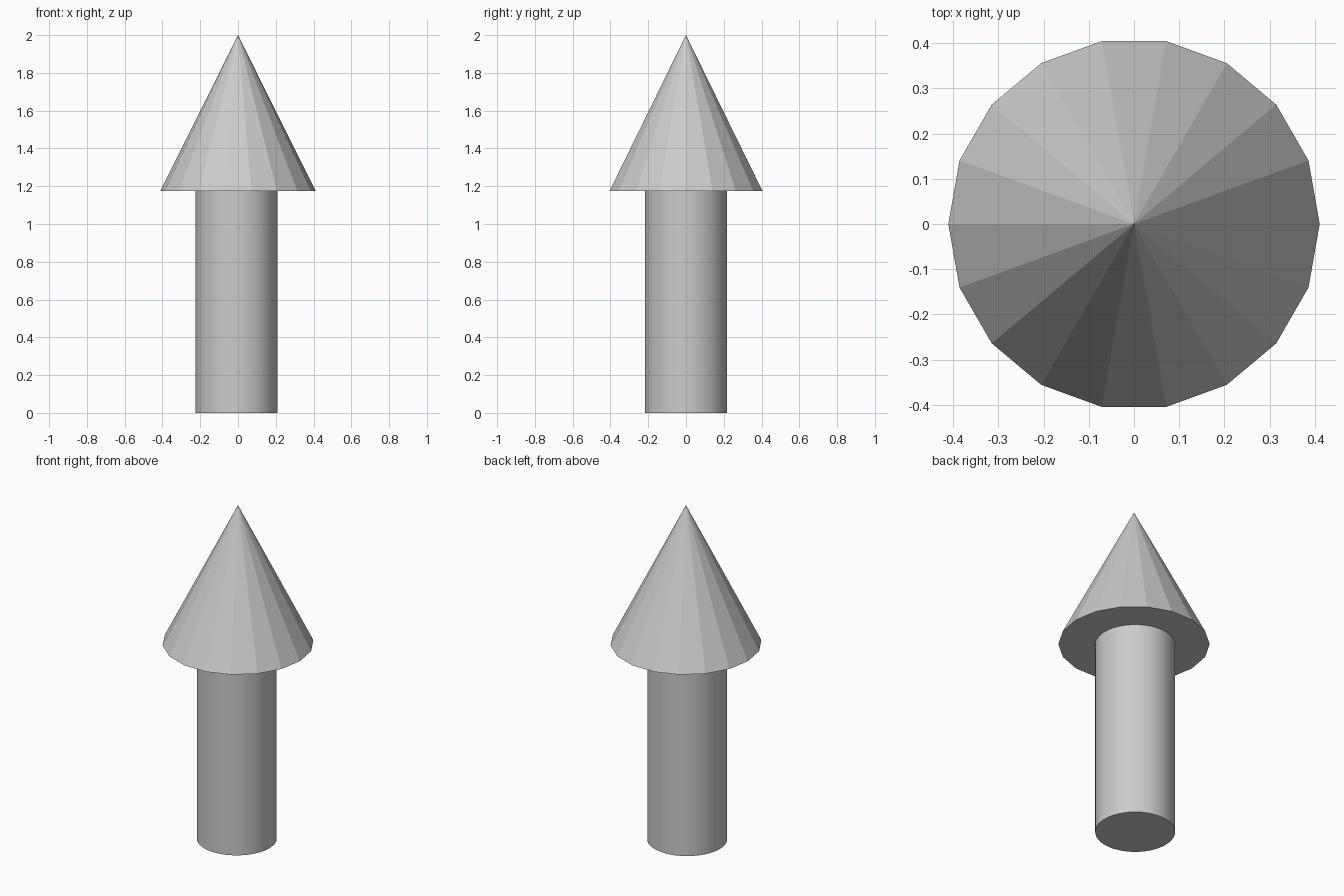
import bpy
import math

cube = bpy.data.objects.get("Cube")
if cube:
    bpy.data.objects.remove(cube, do_unlink=True)

grey = bpy.data.materials.new("light grey")
grey.use_nodes = True
colour = (0.6, 0.6, 0.6, 1)
grey.diffuse_color = colour
grey.node_tree.nodes["Principled BSDF"].inputs["Base Color"].default_value = colour

BASE_Z, TIP_Z = 1.175, 2.0


def finish(name):
    obj = bpy.context.object
    obj.name = name
    obj.data.materials.append(grey)
    return obj


# Round shaft, a touch off the centre line
bpy.ops.mesh.primitive_cylinder_add(
    vertices=64, radius=0.217, depth=BASE_Z, location=(-0.008, 0, BASE_Z / 2))
finish("shaft")
bpy.ops.object.shade_smooth_by_angle(angle=math.radians(30))

# Faceted pointed head with a corner on the x axis
bpy.ops.mesh.primitive_cone_add(
    vertices=18, radius1=0.411, radius2=0, depth=TIP_Z - BASE_Z,
    location=(0, 0, (BASE_Z + TIP_Z) / 2), rotation=(0, 0, math.pi / 2))
finish("arrow_head")
